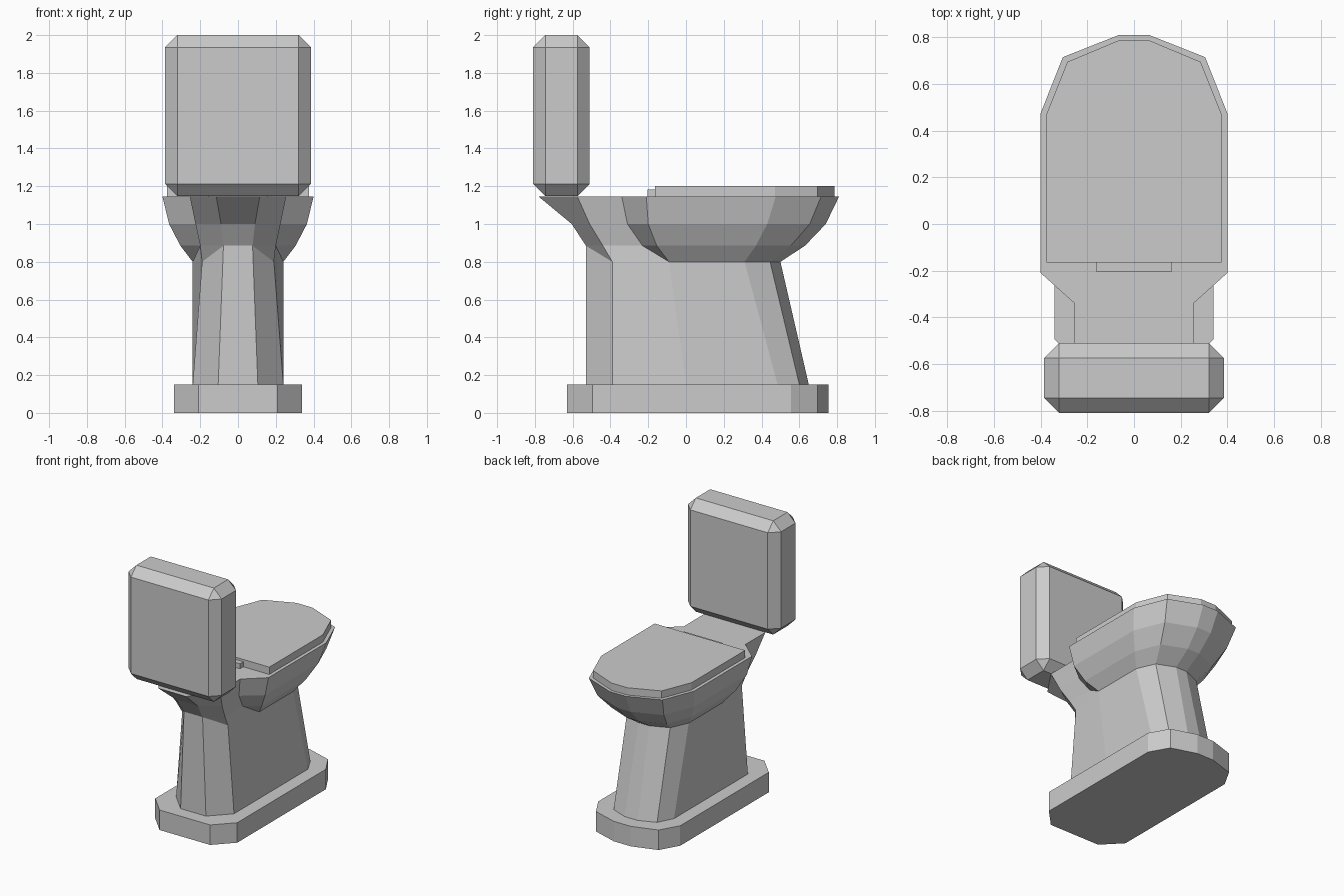
import bpy, bmesh

if "Cube" in bpy.data.objects:
    bpy.data.objects.remove(bpy.data.objects["Cube"])


def loft(name, half_loops):
    """Skin closed rings; each ring is a right-hand half outline (back to front), mirrored in x."""
    bm = bmesh.new()
    rings = []
    for half in half_loops:
        full = half + [(-x, y, z) for x, y, z in reversed(half)]
        rings.append([bm.verts.new(p) for p in full])
    n = len(rings[0])
    for a, b in zip(rings, rings[1:]):
        for i in range(n):
            j = (i + 1) % n
            bm.faces.new((a[i], a[j], b[j], b[i]))
    bm.faces.new(rings[0])
    bm.faces.new(rings[-1])
    bmesh.ops.remove_doubles(bm, verts=bm.verts, dist=0.0005)
    bmesh.ops.recalc_face_normals(bm, faces=bm.faces)
    me = bpy.data.meshes.new(name)
    bm.to_mesh(me)
    bm.free()
    ob = bpy.data.objects.new(name, me)
    bpy.context.collection.objects.link(ob)
    return ob


def slab(name, outline, z0, z1):
    return loft(name, [[(x, y, z) for x, y in outline] for z in (z0, z1)])


def box(name, x, y0, y1, z0, z1):
    return slab(name, [(x, y0), (x, y1)], z0, z1)


def ring(z, pts):
    return [(x, y, z) for x, y in pts]


# floor plinth
slab("plinth", [(.21, -.63), (.34, -.495), (.34, .555), (.26, .695), (.07, .755)], 0, .15)

# pedestal flaring into bowl; the back column runs a little higher than the bowl underside
foot = ring(.15, [(.105, -.53), (.24, -.39), (.24, 0), (.24, 0), (.24, .485), (.18, .60), (.055, .65)])
neck = ring(.80, [(.077, -.53), (.19, -.39), (.24, -.09), (.24, -.09), (.24, .31), (.18, .445), (.045, .50)])
neck[0] = (.077, -.53, .885)
low = ring(.885, [(.077, -.53), (.20, -.44), (.20, -.23), (.305, -.155), (.305, .37), (.23, .555), (.05, .63)])
mid = ring(1.0, [(.09, -.605), (.225, -.51), (.225, -.31), (.365, -.20), (.365, .43), (.275, .655), (.06, .74)])
rim = ring(1.145, [(.115, -.78), (.255, -.575), (.255, -.34), (.40, -.21), (.40, .475), (.305, .715), (.065, .81)])
loft("pedestal_and_bowl", [foot, neck, low, mid, rim])

# closed lid and its hinge block
slab("lid", [(.375, -.165), (.375, .47), (.285, .695), (.065, .787)], 1.145, 1.2)
box("hinge", .16, -.205, -.165, 1.145, 1.183)

# cistern: chamfered box
tank = box("tank", .386, -.81, -.51, 1.147, 2.0)
bev = tank.modifiers.new("chamfer", 'BEVEL')
bev.width = .065
bev.segments = 1
bev.limit_method = 'NONE'
